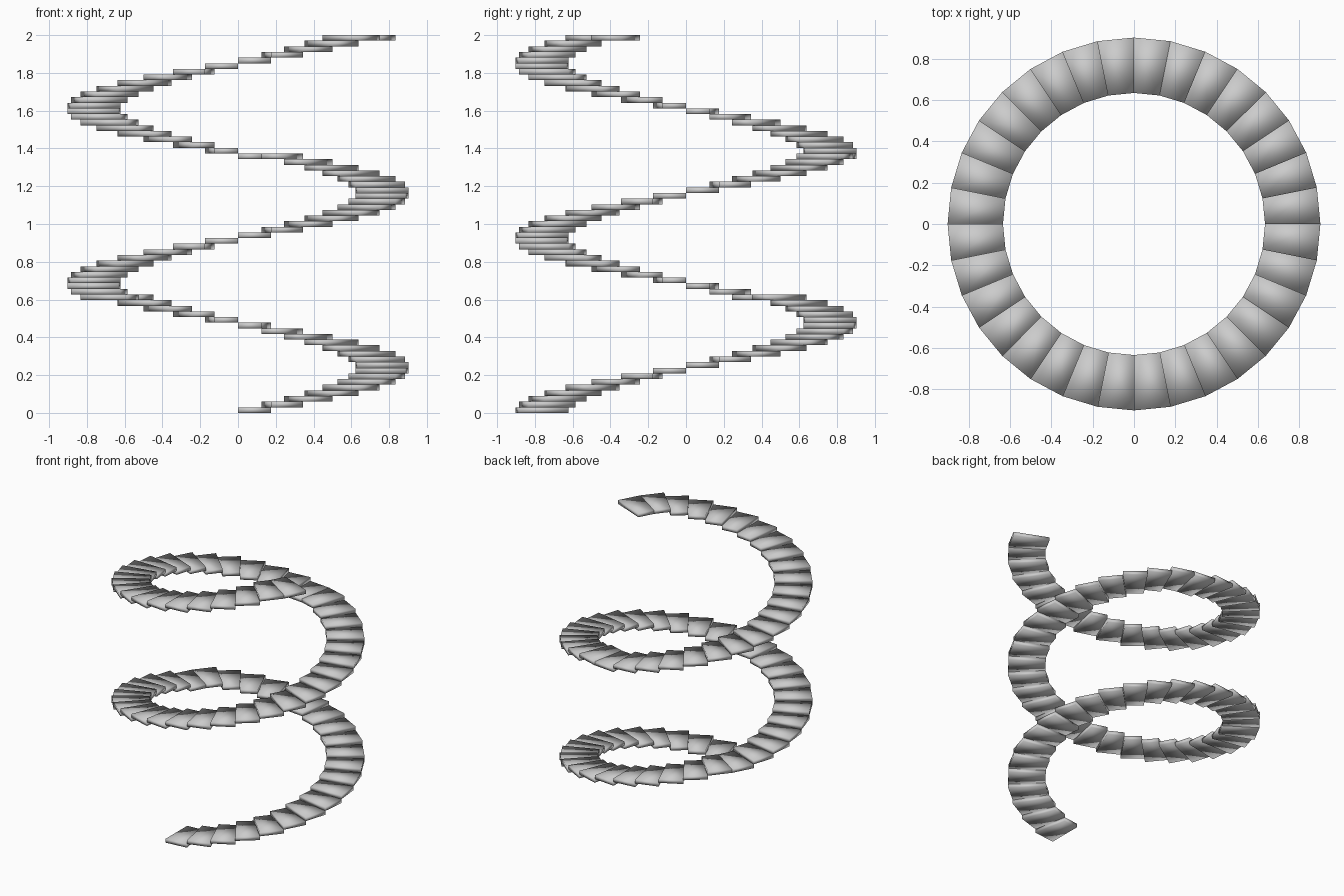
import bpy
import math

cube = bpy.data.objects.get("Cube")
if cube:
    bpy.data.objects.remove(cube, do_unlink=True)

INNER, OUTER = 0.634, 0.902
STEPS, PER_TURN = 70, 32
LEVEL_STEPS = (21, 47, 69)          # steps that stay level with the one before
RISE = 2.0 / (STEPS - len(LEVEL_STEPS))

stone = bpy.data.materials.new("grey_stone")
stone.use_nodes = True
GREY = (0.6, 0.6, 0.6, 1.0)
stone.diffuse_color = GREY
stone.node_tree.nodes["Principled BSDF"].inputs["Base Color"].default_value = GREY


def wedge(index, z):
    """Corners of one wedge-shaped tread, bottom ring then top ring."""
    a = math.tau * index / PER_TURN - math.pi / 2
    b = a + math.tau / PER_TURN
    plan = [(INNER, a), (OUTER, a), (OUTER, b), (INNER, b)]
    return [(r * math.cos(t), r * math.sin(t), h)
            for h in (z, z + RISE) for r, t in plan]


# Spiral of separate wedge treads
verts, faces = [], []
level = 0
for i in range(STEPS):
    if i > 0 and i not in LEVEL_STEPS:
        level += 1
    n = len(verts)
    verts += wedge(i, level * RISE)
    faces.append([n + 3, n + 2, n + 1, n])
    faces.append([n + 4, n + 5, n + 6, n + 7])
    for k in range(4):
        m = (k + 1) % 4
        faces.append([n + k, n + m, n + 4 + m, n + 4 + k])

mesh = bpy.data.meshes.new("spiral_steps")
mesh.from_pydata(verts, [], faces)
mesh.materials.append(stone)
mesh.shade_smooth()                 # soft shading rolls over each tread
steps = bpy.data.objects.new("spiral_steps", mesh)
bpy.context.collection.objects.link(steps)
